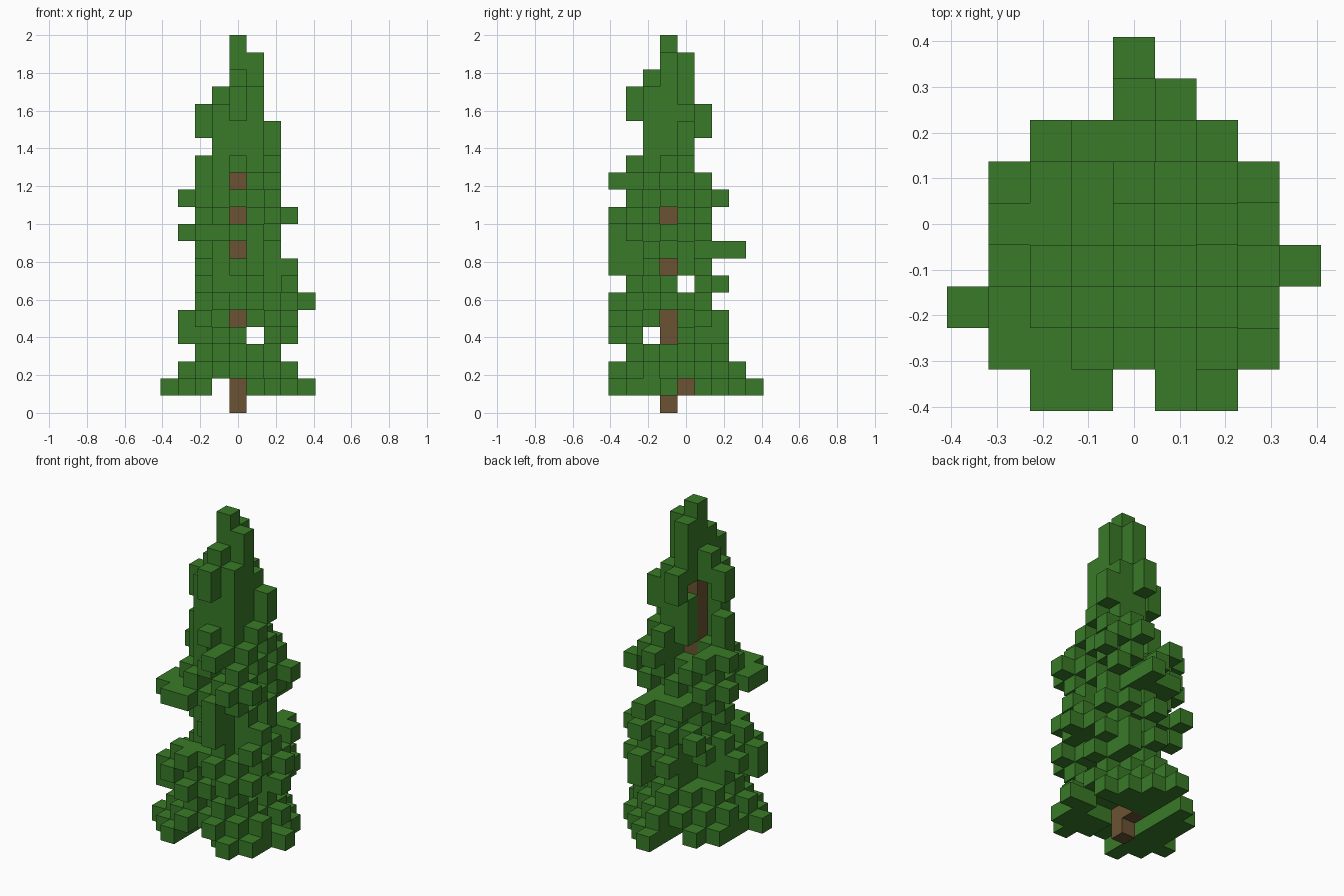
import bpy, bmesh
from mathutils import Vector

if "Cube" in bpy.data.objects:
    bpy.data.objects.remove(bpy.data.objects["Cube"], do_unlink=True)

SIZE = 2 / 22          # edge of one block


def make_material(name, color):
    mat = bpy.data.materials.new(name)
    mat.use_nodes = True
    mat.diffuse_color = color
    mat.node_tree.nodes["Principled BSDF"].inputs["Base Color"].default_value = color
    return mat


def box(x0, x1, y0, y1, z0, z1):
    return {(x, y, z) for x in range(x0, x1 + 1)
            for y in range(y0, y1 + 1) for z in range(z0, z1 + 1)}


# Trunk with one root knot at the back
trunk = box(0, 0, -1, -1, 0, 16) | {(0, 0, 1)}

# Bough layers from the ground up: x range, y range, reach in steps from the
# trunk, open sides (F: open before the trunk, R: open beside it)
layers = [
    (-4, 4, -4, 4, 5, "F"),
    (-3, 3, -4, 3, 4, ""),
    (-2, 2, -3, 2, 4, ""),
    (-3, 3, -4, 2, 4, "R"),
    (-3, 3, -4, 2, 5, "FR"),
    (-2, 4, -4, 1, 4, ""),
    (-2, 3, -3, 2, 5, ""),
    (-2, 3, -4, 1, 3, "R"),
    (-2, 2, -4, 3, 4, "F"),
    (-3, 2, -4, 1, 5, ""),
    (-2, 3, -4, 1, 5, "FR"),
    (-3, 2, -3, 2, 4, ""),
    (-2, 2, -4, 1, 3, "F"),
    (-2, 2, -3, 0, 3, ""),
]

# Single twig ends that reach past the layers
tips = {
    (2, -4, 1), (-2, -4, 1), (-4, -2, 1), (4, -1, 1), (0, 3, 1), (1, 3, 1),
    (0, 4, 1), (0, 3, 2), (-3, -3, 4), (2, 2, 4), (4, -1, 6), (3, -2, 8),
    (1, -4, 8), (1, -4, 9), (1, 3, 9), (-3, -3, 10), (-2, -4, 10),
    (1, -4, 13), (-2, -1, 13),
}


def in_spread(x, y):
    """Overall plan outline of the boughs."""
    if y == -4:
        return abs(x) in (1, 2)
    return abs(x) <= 3 and y <= 2


def is_gap(x, y, z):
    """Openings between the boughs of a layer."""
    through = ((z == 1 and (x == -1 or (x > 0 and y == 0) or (0 < x < 3 and y == -1)))
               or (z == 4 and (x == 1 or y == -2))
               or (z == 7 and y == 0))
    back = ((z in (4, 5) and x < 0 and y >= 0)
            or (z == 12 and x in (-1, 0) and y >= 0)
            or (z == 13 and x < 0 and y >= -1)
            or (z == 14 and x == -1 and y >= -1))
    front = x < 0 and ((z in (7, 8, 9, 12, 13) and x + y < -3)
                       or (z == 11 and y == -4))
    return through or back or front


boughs = set(tips)
for z, (x0, x1, y0, y1, reach, sides) in enumerate(layers, start=1):
    for x, y, _ in box(x0, x1, y0, y1, z, z):
        inside = abs(x) + abs(y + 1) <= reach and in_spread(x, y)
        # Every second block of the outer rows is left out
        notch = (x in (x0, x1) or y in (y0, y1)) and (x + y + z) % 2 == 0
        open_side = (("F" in sides and x == 0 and y < -1)
                     or ("R" in sides and x > 0 and y == -1))
        if inside and not (notch or open_side or is_gap(x, y, z)):
            boughs.add((x, y, z))

# Crown of upright shoots
crown = set()
for shoot in [
    (0, 0, -1, -1, 17, 21),     # leader
    (0, 0, 0, 0, 17, 20),
    (0, 0, 0, 0, 13, 15),
    (1, 1, -1, -1, 15, 20),
    (0, 0, -2, -2, 15, 19),
    (0, 0, -3, -3, 17, 18),
    (1, 1, -2, -2, 15, 18),
    (-1, -1, -1, -1, 17, 18),
    (-1, -1, -2, -2, 15, 17),
    (-2, -2, -1, -1, 16, 17),
    (0, 0, 1, 1, 16, 17),
    (1, 1, 0, 0, 15, 17),
    (2, 2, 0, 0, 15, 16),
]:
    crown |= box(*shoot)

boughs -= trunk
crown -= trunk | boughs
solid = trunk | boughs | crown


def build(name, cells, mat):
    """Make a block mesh that keeps only its exposed faces."""
    bm = bmesh.new()
    for cell in sorted(cells):
        center = Vector(cell) + Vector((0, 0, 0.5))
        for axis in range(3):
            for sign in (-1, 1):
                normal = Vector((0, 0, 0))
                normal[axis] = sign
                if tuple(int(c + n) for c, n in zip(cell, normal)) in solid:
                    continue
                u = Vector((0, 0, 0))
                u[(axis + 1) % 3] = 0.5
                v = normal.cross(u)
                mid = center + normal / 2
                corners = [mid - u - v, mid + u - v, mid + u + v, mid - u + v]
                bm.faces.new([bm.verts.new(p * SIZE) for p in corners])
    bmesh.ops.remove_doubles(bm, verts=bm.verts, dist=SIZE / 100)
    mesh = bpy.data.meshes.new(name)
    bm.to_mesh(mesh)
    bm.free()
    mesh.materials.append(mat)
    bpy.context.collection.objects.link(bpy.data.objects.new(name, mesh))


needle_green = make_material("needle_green", (0.041, 0.195, 0.021, 1))
bark_brown = make_material("bark_brown", (0.146, 0.086, 0.033, 1))

build("trunk", trunk, bark_brown)
build("lower_boughs", {c for c in boughs if c[2] < 8}, needle_green)
build("upper_boughs", {c for c in boughs if c[2] >= 8}, needle_green)
build("crown", crown, needle_green)
